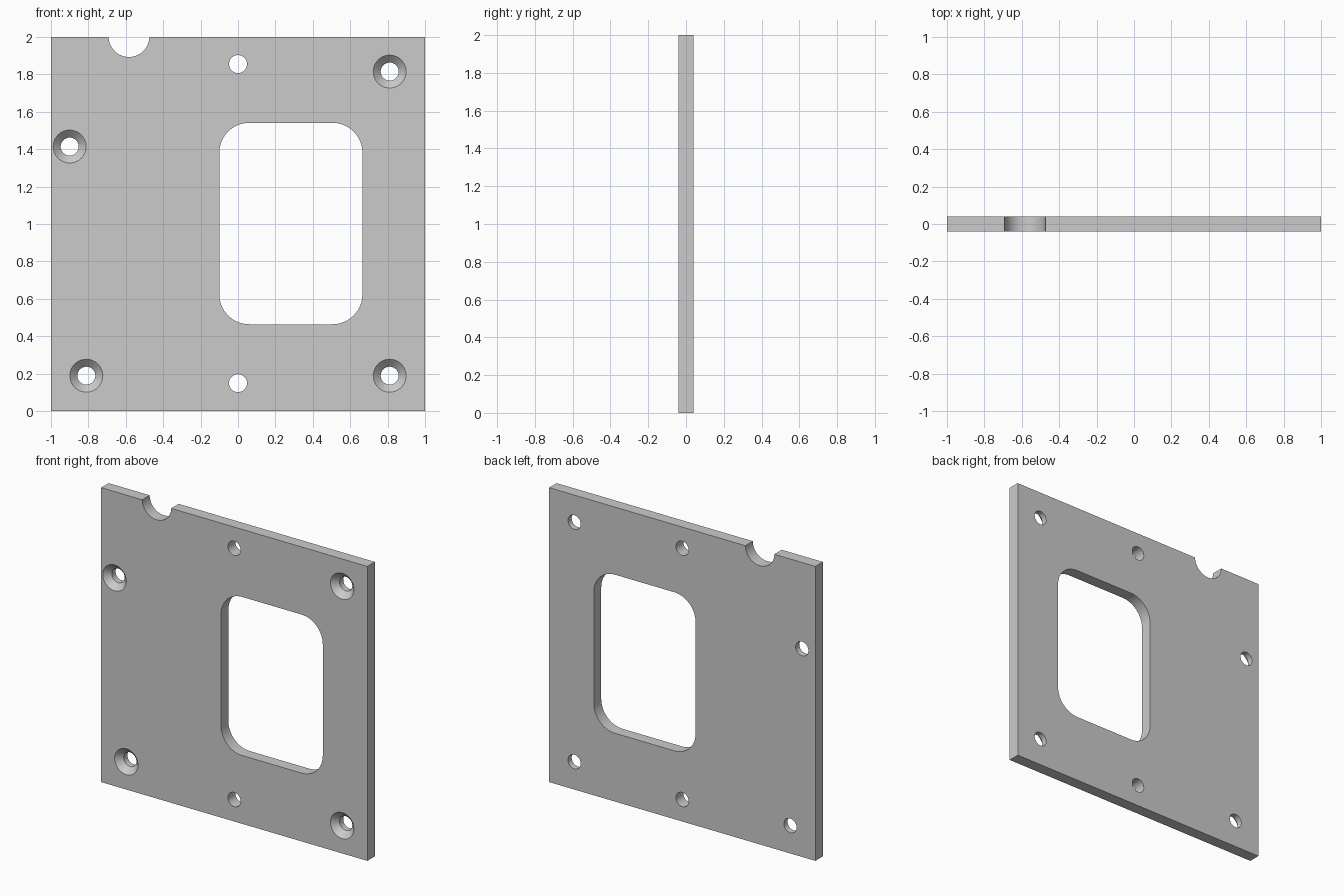
import bpy, bmesh
from math import pi, cos, sin

if "Cube" in bpy.data.objects:
    bpy.data.objects.remove(bpy.data.objects["Cube"])

HALF_T = 0.04   # half plate thickness
OVER = 0.05     # cutter overshoot beyond the faces


def circle(cx, cz, r, n=64):
    return [(cx + r * cos(2 * pi * i / n), cz + r * sin(2 * pi * i / n)) for i in range(n)]


def rounded_rect(x0, x1, z0, z1, r, n=16):
    corners = [(x1 - r, z1 - r), (x0 + r, z1 - r), (x0 + r, z0 + r), (x1 - r, z0 + r)]
    return [(cx + r * cos(pi / 2 * (k + i / n)), cz + r * sin(pi / 2 * (k + i / n)))
            for k, (cx, cz) in enumerate(corners) for i in range(n + 1)]


def loft(bm, sections):
    """Closed solid through (y, outline) sections."""
    rings = [[bm.verts.new((x, y, z)) for x, z in pts] for y, pts in sections]
    n = len(rings[0])
    for a, b in zip(rings, rings[1:]):
        for i in range(n):
            j = (i + 1) % n
            bm.faces.new((a[i], a[j], b[j], b[i]))
    bm.faces.new(rings[0])
    bm.faces.new(rings[-1])


def through(bm, outline):
    loft(bm, [(-HALF_T - OVER, outline), (HALF_T + OVER, outline)])


def make_object(name, bm):
    bmesh.ops.recalc_face_normals(bm, faces=bm.faces)
    mesh = bpy.data.meshes.new(name)
    bm.to_mesh(mesh)
    bm.free()
    obj = bpy.data.objects.new(name, mesh)
    bpy.context.collection.objects.link(obj)
    return obj


# Square plate
bm = bmesh.new()
loft(bm, [(y, [(-1, 0), (1, 0), (1, 2), (-1, 2)]) for y in (-HALF_T, HALF_T)])
plate = make_object("mounting_plate", bm)

bm = bmesh.new()
# Rounded window and half-round edge notch
through(bm, rounded_rect(-0.10, 0.665, 0.464, 1.541, 0.16))
through(bm, circle(-0.583, 2.002, 0.109))
# Plain holes
for z in (0.149, 1.855):
    through(bm, circle(0, z, 0.048))
# Countersunk screw holes, flared at the front
R, R_SINK = 0.048, 0.088
DEPTH = R_SINK - R
for x, z in ((0.811, 1.815), (0.811, 0.189), (-0.811, 0.189), (-0.90, 1.414)):
    loft(bm, [(-HALF_T - OVER, circle(x, z, R_SINK + OVER)),
              (-HALF_T + DEPTH, circle(x, z, R)),
              (HALF_T + OVER, circle(x, z, R))])
cutter = make_object("hole_cutters", bm)
cutter.hide_render = True

# Cut, then clean up
mod = plate.modifiers.new("holes", 'BOOLEAN')
mod.operation = 'DIFFERENCE'
mod.solver = 'EXACT'
mod.object = cutter
bpy.context.view_layer.objects.active = plate
plate.select_set(True)
bpy.ops.object.modifier_apply(modifier=mod.name)
bpy.data.objects.remove(cutter)
bpy.ops.object.shade_smooth_by_angle()
